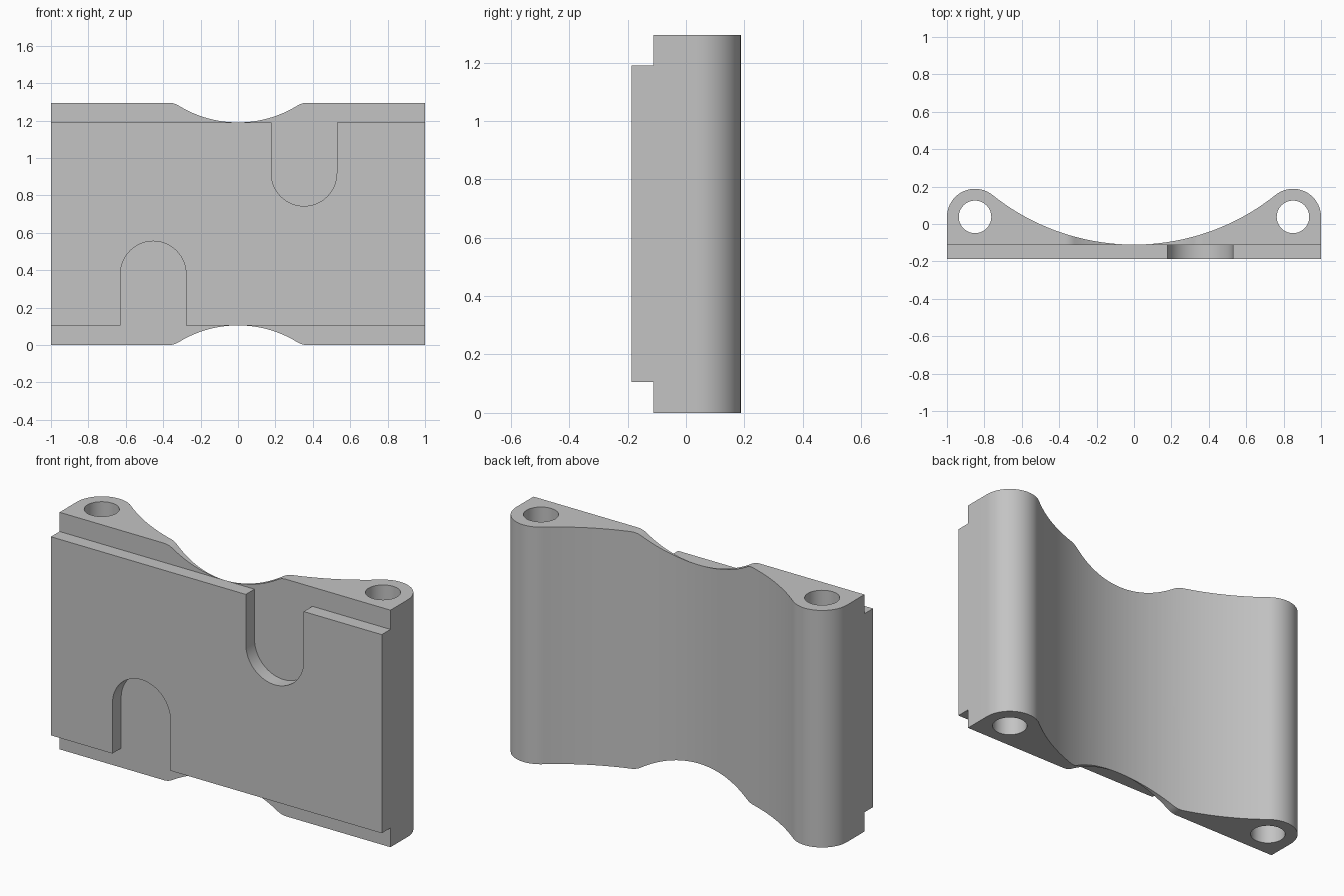
import bpy, bmesh
from math import sin, cos, pi, atan2, radians

if "Cube" in bpy.data.objects:
    bpy.data.objects.remove(bpy.data.objects["Cube"])

HEIGHT, STEP = 1.295, 0.105           # body height, set-back of the plate
FRONT, SEAM = -0.187, -0.112          # plate front, plane where plate meets body
EAR_X, EAR_Y, EAR_R, HOLE_R = 0.85, 0.038, 0.15, 0.087

grey = bpy.data.materials.new("plain grey")
grey.use_nodes = True
colour = (0.55, 0.55, 0.55, 1)
grey.diffuse_color = colour
grey.node_tree.nodes["Principled BSDF"].inputs["Base Color"].default_value = colour


def arc(cx, cy, r, start, end, n):
    return [(cx + r * cos(start + (end - start) * i / n),
             cy + r * sin(start + (end - start) * i / n)) for i in range(n + 1)]


def mirrored(half):
    """Right half outline, listed from the centre line, plus its mirror image."""
    return [(-x, y) for x, y in reversed(half) if x > 1e-5] + half


def prism(name, outline, low, high, axis):
    """Extrude an outline along y (outline is x, z) or z (outline is x, y)."""
    bm = bmesh.new()
    place = (lambda a, b: (a, low, b)) if axis == "y" else (lambda a, b: (a, b, low))
    face = bm.faces.new([bm.verts.new(place(a, b)) for a, b in outline])
    moved = bmesh.ops.extrude_face_region(bm, geom=[face])["geom"]
    offset = (0, high - low, 0) if axis == "y" else (0, 0, high - low)
    bmesh.ops.translate(bm, vec=offset,
                        verts=[v for v in moved if isinstance(v, bmesh.types.BMVert)])
    bmesh.ops.recalc_face_normals(bm, faces=bm.faces[:])
    mesh = bpy.data.meshes.new(name)
    bm.to_mesh(mesh)
    bm.free()
    mesh.materials.append(grey)
    obj = bpy.data.objects.new(name, mesh)
    bpy.context.collection.objects.link(obj)
    return obj


def cut(obj, cutter):
    mod = obj.modifiers.new("cut", "BOOLEAN")
    mod.operation, mod.solver, mod.object = "DIFFERENCE", "EXACT", cutter
    bpy.context.view_layer.update()
    result = bpy.data.meshes.new_from_object(
        obj.evaluated_get(bpy.context.evaluated_depsgraph_get()))
    obj.modifiers.clear()
    obj.data = result
    bpy.data.objects.remove(cutter)


def smooth(obj):
    obj.data.polygons.foreach_set("use_smooth", [True] * len(obj.data.polygons))
    obj.data.set_sharp_from_angle(angle=radians(30))


# Body: a shallow hollow back running tangentially into two round ears
bottom = SEAM + 0.002
drop = EAR_Y - bottom
hollow_r = (EAR_X ** 2 + drop ** 2 - EAR_R ** 2) / (2 * (drop + EAR_R))
centre_y = bottom + hollow_r
lean = atan2(EAR_Y - centre_y, EAR_X)
half = arc(0, centre_y, hollow_r, -pi / 2, lean, 32)
half += arc(EAR_X, EAR_Y, EAR_R, lean + pi, 0, 24)[1:]
half.append((1, SEAM))
body = prism("hollow_body", mirrored(half), 0, HEIGHT, "z")

# Pin holes through the ears
for side in (-1, 1):
    ring = arc(side * EAR_X, EAR_Y, HOLE_R, 0, 2 * pi, 48)[:-1]
    cut(body, prism("hole_cutter", ring, -0.1, HEIGHT + 0.1, "z"))

# Curved waists in the top and bottom edges, with rounded shoulders
shoulder_x, shoulder_r = 0.37, 0.1
reach = (shoulder_x ** 2 + STEP ** 2) / (2 * STEP)
waist_r = reach - shoulder_r
waist_z = HEIGHT - STEP + waist_r
tilt = atan2(HEIGHT - shoulder_r - waist_z, shoulder_x)
waist = arc(0, waist_z, waist_r, -pi / 2, tilt, 20)
waist += arc(shoulder_x, HEIGHT - shoulder_r, shoulder_r, tilt + pi, pi / 2, 8)[1:]
waist.append((shoulder_x, HEIGHT + 0.1))
upper = mirrored(waist)
lower = [(x, HEIGHT - z) for x, z in upper]
for outline in (upper, lower):
    cut(body, prism("waist_cutter", outline, -0.5, 0.5, "y"))
smooth(body)

# Front plate with a round-ended slot from each long edge
low, high, slot_r = STEP, HEIGHT - STEP, 0.175
outline = [(-1, low)]
outline += [(-0.453 - slot_r, low)] + arc(-0.453, 0.38, slot_r, pi, 0, 32)
outline += [(-0.453 + slot_r, low), (1, low), (1, high)]
outline += [(0.353 + slot_r, high)] + arc(0.353, 0.918, slot_r, 0, -pi, 32)
outline += [(0.353 - slot_r, high), (-1, high)]
plate = prism("front_plate", outline, FRONT, SEAM, "y")
smooth(plate)
